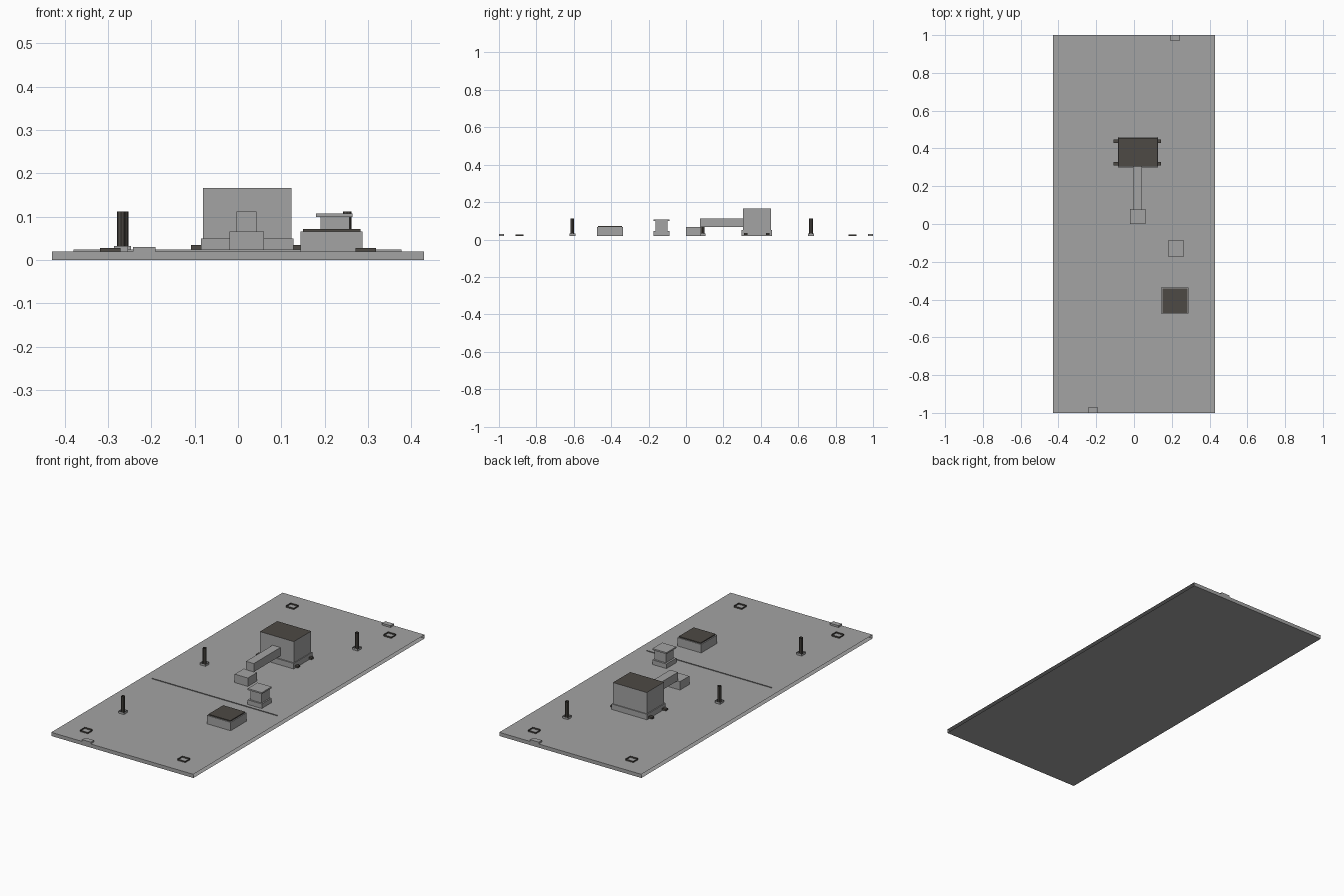
import bpy
import bmesh
from mathutils import Matrix, Vector

cube = bpy.data.objects.get("Cube")
if cube:
    bpy.data.objects.remove(cube)


def material(name, rgb):
    mat = bpy.data.materials.new(name)
    mat.use_nodes = True
    mat.diffuse_color = (*rgb, 1)
    mat.node_tree.nodes["Principled BSDF"].inputs["Base Color"].default_value = (*rgb, 1)
    return mat


GREY = material("concrete grey", (0.37, 0.37, 0.37))
DARK = material("dark brown grey", (0.074, 0.067, 0.058))


def finish(name, bm, mats):
    mesh = bpy.data.meshes.new(name)
    bm.to_mesh(mesh)
    bm.free()
    for mat in mats:
        mesh.materials.append(mat)
    obj = bpy.data.objects.new(name, mesh)
    bpy.context.collection.objects.link(obj)
    return obj


def box(name, x, y, z, mat=GREY, open_axis=None, top_mat=None):
    """Box from ranges; open_axis drops the two faces along that axis."""
    bm = bmesh.new()
    bmesh.ops.create_cube(bm, size=1)
    size = [r[1] - r[0] for r in (x, y, z)]
    mid = [(r[0] + r[1]) / 2 for r in (x, y, z)]
    bmesh.ops.transform(bm, verts=bm.verts,
                        matrix=Matrix.Translation(Vector(mid)) @ Matrix.Diagonal((*size, 1)))
    bm.normal_update()
    if open_axis is not None:
        ends = [f for f in bm.faces if abs(f.normal[open_axis]) > 0.9]
        bmesh.ops.delete(bm, geom=ends, context="FACES")
    if top_mat:
        for f in bm.faces:
            f.material_index = int(f.normal.z > 0.9)
    return finish(name, bm, [mat, top_mat] if top_mat else [mat])


def around(c, half):
    return (c - half, c + half)


GROUND = 0.02

# Base sheet, open along its long sides
box("base_sheet", (-0.43, 0.43), (-1, 1), (0, GROUND), open_axis=0)

# Main block with dark roof, plinth and corner feet
box("main_block", (-0.081, 0.124), (0.305, 0.455), (GROUND, 0.166), top_mat=DARK)
box("main_plinth", (-0.086, 0.128), (0.298, 0.46), (GROUND, 0.05))
for side, x in (("right", (-0.108, -0.086)), ("left", (0.128, 0.144))):
    for end, y in (("front", 0.32), ("back", 0.438)):
        box(f"{end}_{side}_foot", x, around(y, 0.009), (0.024, 0.034), DARK)

# Raised passage and its entrance block
box("passage", (-0.004, 0.043), (0.075, 0.305), (0.066, 0.112))
box("entrance_block", (-0.02, 0.06), (0, 0.08), (GROUND, 0.066))

# Stepped pedestal
box("pedestal_foot", (0.18, 0.265), (-0.173, -0.088), (GROUND, 0.045))
box("pedestal_neck", (0.19, 0.258), (-0.164, -0.098), (0.045, 0.099))
box("pedestal_cap", (0.18, 0.265), (-0.173, -0.088), (0.099, 0.107))

# Low block with dark lid
box("low_block", (0.144, 0.288), (-0.475, -0.337), (GROUND, 0.066))
box("low_block_lid", (0.15, 0.283), (-0.47, -0.342), (0.066, 0.072), DARK)

# Posts on square collars
for i, (x, y) in enumerate(((-0.27, -0.608), (-0.263, 0.088), (0.252, 0.668))):
    box(f"post_collar_{i + 1}", around(x, 0.016), around(y, 0.016),
        (GROUND, 0.032), open_axis=2)
    bm = bmesh.new()
    bmesh.ops.create_cone(bm, segments=8, radius1=0.01, radius2=0.01, depth=0.092,
                          cap_ends=False, matrix=Matrix.Translation((x, y, 0.066)))
    finish(f"post_{i + 1}", bm, [DARK])

# Corner frames
for x in (-0.295, 0.295):
    for y in (-0.89, 0.89):
        box("corner_frame", around(x, 0.024), around(y, 0.021),
            (GROUND, 0.028), DARK, open_axis=2)

# Edge pads on the short sides
for s, end in ((-1, "front"), (1, "back")):
    box(f"{end}_edge_pad", around(0.217 * s, 0.026), around(0.986 * s, 0.014), (GROUND, 0.03))

# Thin upright divider strip
bm = bmesh.new()
bm.faces.new([bm.verts.new((x, -0.2, z)) for x, z in
              ((-0.38, GROUND), (0.378, GROUND), (0.378, 0.024), (-0.38, 0.024))])
finish("divider_strip", bm, [GREY])
